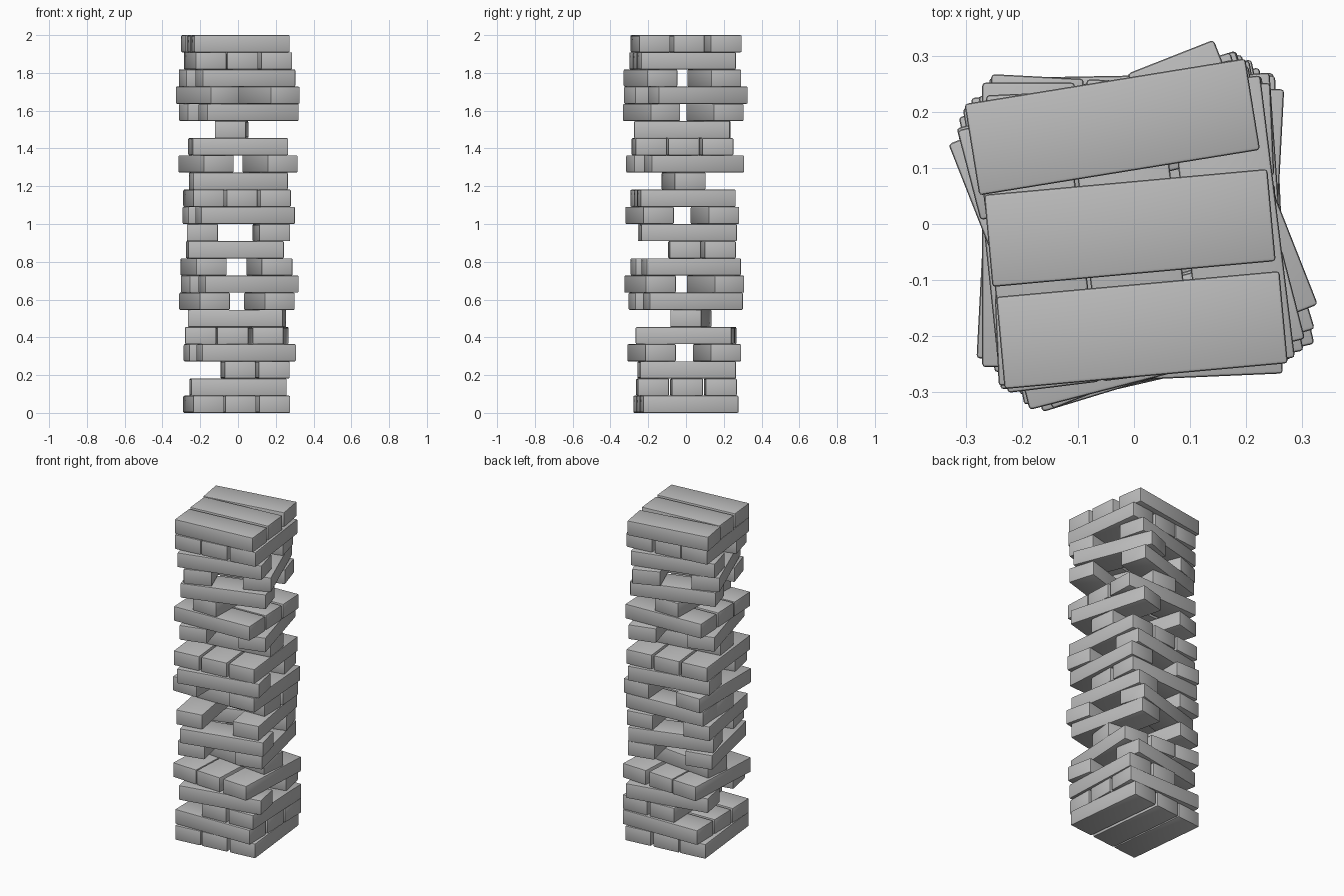
import bpy
from math import radians, tan
from mathutils import Matrix, Vector

cube = bpy.data.objects.get("Cube")
if cube:
    bpy.data.objects.remove(cube, do_unlink=True)

BLOCK = Vector((0.507, 0.165, 2 / 22))
LAYER_HEIGHT = BLOCK.z

# One shared plain material
material = bpy.data.materials.new("plain_grey")
material.use_nodes = True
grey = (0.5, 0.5, 0.5, 1)
material.diffuse_color = grey
material.node_tree.nodes["Principled BSDF"].inputs["Base Color"].default_value = grey

# Each layer from the bottom up: twist in degrees, slide along the blocks,
# and the sideways position of every block still in place
layers = [
    (6, 0, (-.182, -.012, .168)),
    (1, 0, (-.177, .003, .182)),
    (2.5, 0, (0, .18)),
    (11, .008, (-.182, .164)),
    (-3, 0, (-.185, -.015, .172)),
    (-6.3, -.008, (.026,)),
    (12.5, 0, (-.177, .166)),
    (15, .005, (-.19, .156)),
    (9.5, 0, (-.182, .166)),
    (2, -.012, (-.008, .164)),
    (2, .005, (-.188, .177)),
    (11, 0, (-.193, .153)),
    (6, -.015, (-.182, -.005, .172)),
    (8, 0, (-.013,)),
    (15.5, -.005, (-.169, .169)),
    (2.5, 0, (-.195, -.022, .158)),
    (-1.5, -.02, (-.034,)),
    (17, 0, (-.182, .153)),
    (21.5, 0, (-.161, .158)),
    (14.5, -.01, (-.188, .15)),
    (7, -.018, (-.174, -.005, .174)),
    (5.2, -.008, (-.189, -.007, .173)),
]

# Small additional twists of loose blocks, by layer and place in the layer
loose_twist = {
    (7, 0): -2, (7, 1): 2,
    (9, 0): -1, (9, 1): 2,
    (10, 0): -2, (10, 1): 2,
    (21, 2): 4,
}


def make_block_mesh():
    """Block with softly bevelled edges, lying along x."""
    bpy.ops.mesh.primitive_cube_add(size=1)
    block = bpy.context.object
    block.data.transform(Matrix.Diagonal((*BLOCK, 1)))
    bevel = block.modifiers.new("Soft edges", "BEVEL")
    bevel.width = 0.006
    bevel.segments = 2
    bpy.ops.object.modifier_apply(modifier=bevel.name)
    bpy.ops.object.shade_smooth_by_angle(angle=radians(30))
    block.data.materials.append(material)
    mesh = block.data
    mesh.name = "block"
    bpy.data.objects.remove(block, do_unlink=True)
    return mesh


block_mesh = make_block_mesh()

# Stack the layers, alternating the direction of the blocks
for level, (twist, slide, places) in enumerate(layers):
    lengthwise = level % 2 == 1
    for place, side in enumerate(places):
        angle = twist + loose_twist.get((level, place), 0)
        lean = side * tan(radians(twist))
        block = bpy.data.objects.new(f"layer_{level + 1}_block_{place + 1}", block_mesh)
        bpy.context.collection.objects.link(block)
        height = (level + 0.5) * LAYER_HEIGHT
        if lengthwise:
            block.location = (slide - lean, side, height)
        else:
            block.location = (side, slide + lean, height)
            angle += 90
        block.rotation_euler.z = radians(angle)

# The loose top block has slipped a little along its length
bpy.data.objects["layer_22_block_3"].location.x -= 0.015
bpy.data.objects["layer_22_block_1"].location.x += 0.005
